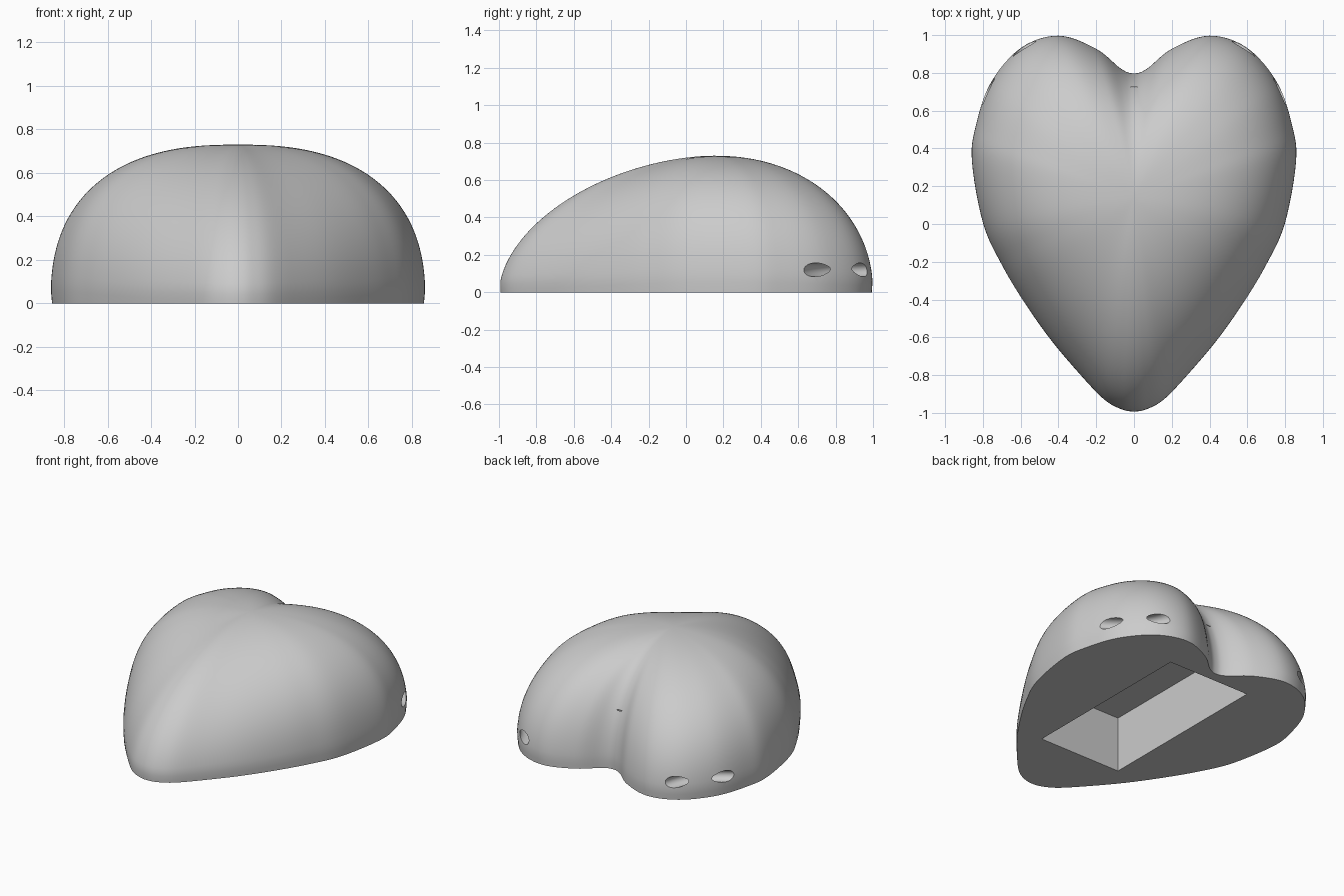
import bpy
import bmesh
from math import sin, cos, pi, radians, sqrt, atan2
from mathutils import Vector

cube = bpy.data.objects.get("Cube")
if cube:
    bpy.data.objects.remove(cube)

HEIGHT = 0.73
CENTRE = Vector((0, 0.15))

grey = bpy.data.materials.new("light grey")
grey.use_nodes = True
COLOUR = (0.6, 0.6, 0.6, 1)
grey.diffuse_color = COLOUR
grey.node_tree.nodes["Principled BSDF"].inputs["Base Color"].default_value = COLOUR

# Half of the heart outline, from the cleft round to the tip
HALF = [(0, 0.8), (0.07, 0.825), (0.2, 0.93), (0.4, 1.0), (0.6, 0.935), (0.76, 0.75),
        (0.84, 0.52), (0.86, 0.33), (0.8, 0), (0.7, -0.22), (0.58, -0.42),
        (0.44, -0.62), (0.28, -0.81), (0.16, -0.935), (0.07, -0.987), (0, -1)]


def smooth_loop(points, steps):
    """Closed spline through the points."""
    n, out = len(points), []
    for i in range(n):
        a, b, c, d = (Vector(points[(i + k) % n]) for k in (-1, 0, 1, 2))
        for j in range(steps):
            t = j / steps
            out.append(0.5 * (2 * b + (c - a) * t + (2 * a - 5 * b + 4 * c - d) * t * t
                              + (3 * b - a - 3 * c + d) * t ** 3))
    return out


def finish(name, bm):
    bmesh.ops.recalc_face_normals(bm, faces=bm.faces)
    mesh = bpy.data.meshes.new(name)
    bm.to_mesh(mesh)
    bm.free()
    mesh.materials.append(grey)
    obj = bpy.data.objects.new(name, mesh)
    bpy.context.collection.objects.link(obj)
    return obj


def dome_point(p, t):
    """Point on the dome above outline point p, t running from rim to crown."""
    rel = p - CENTRE
    lift = (rel.y / rel.length) ** 2
    # fuller at the sides, leaner towards the tip and the lobes
    power = 2.5 - lift * (0.5 if rel.y > 0 else 0.7)
    s = max(cos(t), 0) ** (2 / power)
    z = HEIGHT * sin(t) ** (2 / power)
    # the cleft fades out towards the crown
    if rel.y > 0 and abs(p.x) < 0.4:
        rel.y += (1.0 - p.y) * 0.7 * (1 - s)
    s *= 1 - 0.008 * max(0, 1 - z / 0.07)
    return (rel.x * s, CENTRE.y + rel.y * s, z)


# Heart-shaped dome with a flat base
outline = smooth_loop(HALF + [(-x, y) for x, y in HALF[-2:0:-1]], 6)
RINGS = 40
bm = bmesh.new()
rings = [[bm.verts.new(dome_point(p, pi / 2 * i / RINGS)) for p in outline]
         for i in range(RINGS)]
crown = bm.verts.new((0, CENTRE.y, HEIGHT))
count = len(outline)
for j in range(count):
    k = (j + 1) % count
    for low, high in zip(rings, rings[1:]):
        bm.faces.new((low[j], low[k], high[k], high[j]))
    bm.faces.new((rings[-1][j], rings[-1][k], crown))
bm.faces.new(rings[0][::-1])
heart = finish("heart_body", bm)

# Rectangular pocket in the base
bm = bmesh.new()
bmesh.ops.create_cube(bm, size=1)
bmesh.ops.scale(bm, verts=bm.verts, vec=(0.62, 1.25, 0.76))
bmesh.ops.translate(bm, verts=bm.verts, vec=(0, 0.1, 0))
cutters = [finish("pocket_cutter", bm)]


def tunnel(side):
    """Curved cord tunnel joining two openings on the outside of a lobe."""
    first, last = Vector((0.79, 0.69)), Vector((0.57, 0.96))
    middle, chord = (first + last) / 2, last - first
    out = Vector((chord.y, -chord.x)).normalized()
    hub = middle + out * 0.45
    radius = sqrt(0.45 ** 2 + (chord.length / 2) ** 2) + 0.005
    facing = atan2(-out.y, -out.x)
    bm = bmesh.new()
    loops = []
    for i in range(33):
        a = facing + radians(70) * (i / 16 - 1)
        loop = []
        for j in range(24):
            b = 2 * pi * j / 24
            r = radius + 0.042 * cos(b)
            loop.append(bm.verts.new((side * (hub.x + r * cos(a)), hub.y + r * sin(a),
                                      0.12 + 0.037 * sin(b))))
        loops.append(loop)
    for u, v in zip(loops, loops[1:]):
        for j in range(24):
            k = (j + 1) % 24
            bm.faces.new((u[j], u[k], v[k], v[j]))
    bm.faces.new(loops[0])
    bm.faces.new(loops[-1])
    return finish("tunnel_cutter", bm)


cutters += [tunnel(side) for side in (1, -1)]

# Cut the pocket and tunnels, then drop the cutters
bpy.context.view_layer.objects.active = heart
for cutter in cutters:
    cutter.hide_render = True
    mod = heart.modifiers.new("cut", 'BOOLEAN')
    mod.operation = 'DIFFERENCE'
    mod.solver = 'EXACT'
    mod.object = cutter
    bpy.ops.object.modifier_apply(modifier=mod.name)
    bpy.data.objects.remove(cutter)

bpy.ops.object.select_all(action='DESELECT')
heart.select_set(True)
bpy.ops.object.shade_smooth_by_angle(angle=radians(35))
